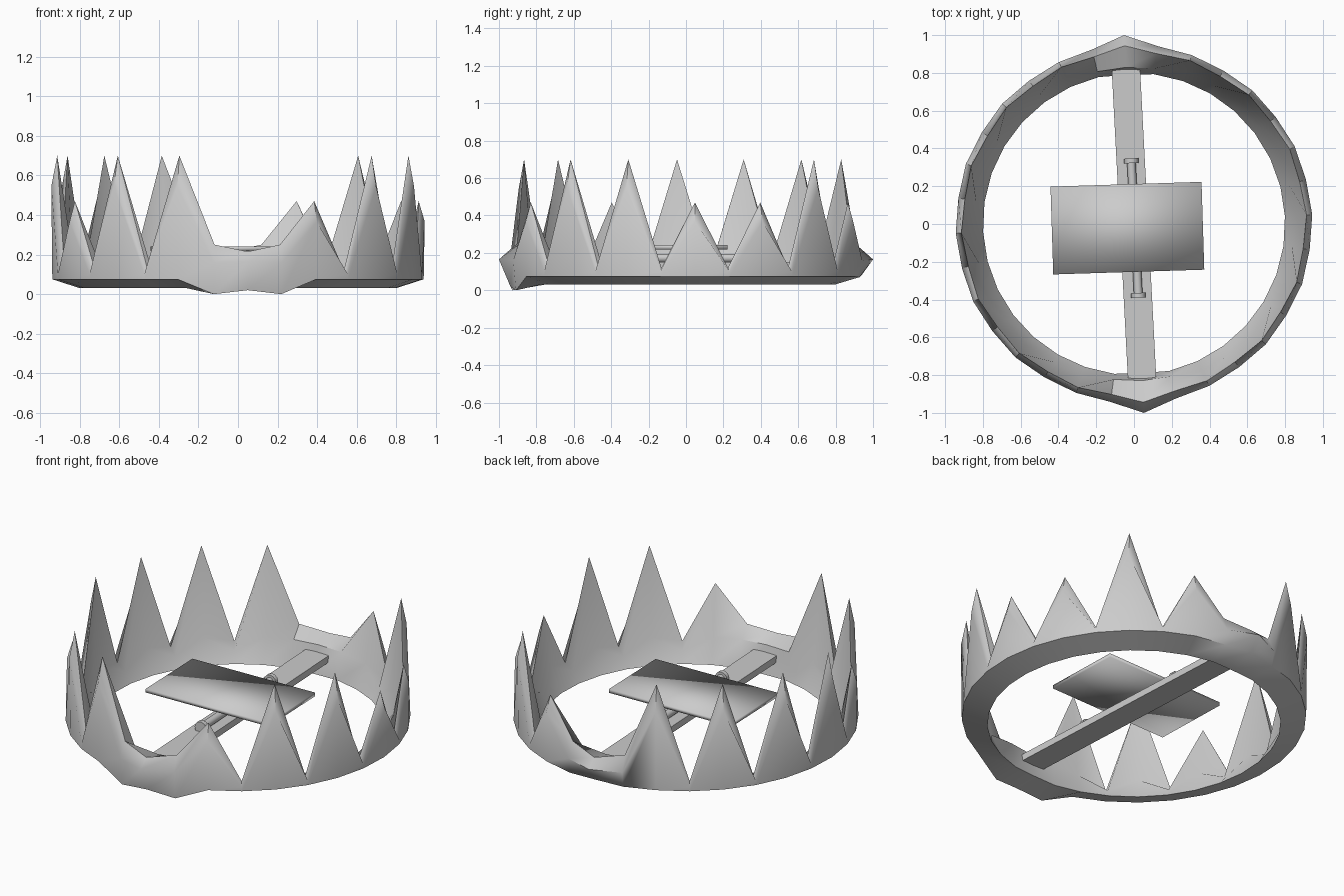
import bpy, bmesh, math
from mathutils import Matrix, Vector

if "Cube" in bpy.data.objects:
    bpy.data.objects.remove(bpy.data.objects["Cube"])

TWIST = math.radians(3)      # whole trap is turned slightly about z
STEP = 22.7                  # angle between teeth
TALL, SHORT = 0.70, 0.47


def finish(name, bm, angle=50):
    bmesh.ops.recalc_face_normals(bm, faces=bm.faces)
    me = bpy.data.meshes.new(name)
    bm.to_mesh(me)
    bm.free()
    ob = bpy.data.objects.new(name, me)
    bpy.context.collection.objects.link(ob)
    bpy.ops.object.select_all(action='DESELECT')
    ob.select_set(True)
    bpy.context.view_layer.objects.active = ob
    bpy.ops.object.shade_smooth_by_angle(angle=math.radians(angle))
    return ob


# Cross-sections (radius, z): inner bottom, outer bottom, outer, top, inner
def tooth(h):
    return [(.80, .03), (.94, .075), (.945, h * .78), (.915, h), (.86, .17)]


NOTCH = [(.80, .03), (.94, .075), (.94, .10), (.905, .12), (.845, .09)]


def hinge_side(low):
    return [(.80, .03), (.935, low), (.95, .16), (.91, .25), (.83, .19)]


def hinge_mid(low):
    return [(.79, .03), (.94, low), (1.0014, .165), (.945, .215), (.83, .19)]


# Jaw ring: two toothed jaws joined by hinge lumps
def jaw(centre, heights):
    cols = []
    for i, h in enumerate(heights):
        a = centre + (i - 3) * STEP
        cols.append((a, tooth(h)))
        if i < 6:
            cols.append((a + STEP / 2, NOTCH))
    return cols


def hinge(centre, side_low, mid_low):
    return [(centre - 10.5, hinge_side(side_low)),
            (centre, hinge_mid(mid_low)),
            (centre + 10.5, hinge_side(side_low))]


columns = (jaw(0, [SHORT, TALL, TALL, SHORT, SHORT, TALL, SHORT])
           + hinge(90, .07, .08)
           + jaw(180, [TALL, TALL, TALL, TALL, SHORT, TALL, TALL])
           + hinge(270, 0, .02))
bm = bmesh.new()
rings = []
for deg, section in columns:
    a = math.radians(deg) + TWIST
    rings.append([bm.verts.new((r * math.cos(a), r * math.sin(a), z))
                  for r, z in section])
for i, cur in enumerate(rings):
    nxt = rings[(i + 1) % len(rings)]
    for j in range(5):
        k = (j + 1) % 5
        bm.faces.new((cur[j], nxt[j], nxt[k], cur[k]))
finish("toothed_jaws", bm)


# Flat slabs: base bar and trigger plate
def slab(name, centre, size, turn, angle):
    bm = bmesh.new()
    bmesh.ops.create_cube(bm, size=1)
    bm.transform(Matrix.Translation(centre) @ Matrix.Rotation(turn, 4, 'Z')
                 @ Matrix.Diagonal((*size, 1)))
    return finish(name, bm, angle)


slab("base_bar", (0, 0, .13), (.15, 1.80, .04), TWIST, 30)
slab("trigger_plate", (-.035, -.022, .23), (.80, .465, .022),
     math.radians(1.8), 180)


# Axle pin with a head at each end
def rod(name, y, length, radius):
    bm = bmesh.new()
    bmesh.ops.create_cone(bm, cap_ends=True, segments=12, radius1=radius,
                          radius2=radius, depth=length)
    bm.transform(Matrix.Rotation(TWIST, 4, 'Z')
                 @ Matrix.Translation(Vector((0.003, y, .172)))
                 @ Matrix.Rotation(math.pi / 2, 4, 'X'))
    return finish(name, bm, 40)


rod("axle_pin", -.02, .70, .023)
rod("axle_head_back", .335, .025, .038)
rod("axle_head_front", -.378, .025, .038)
